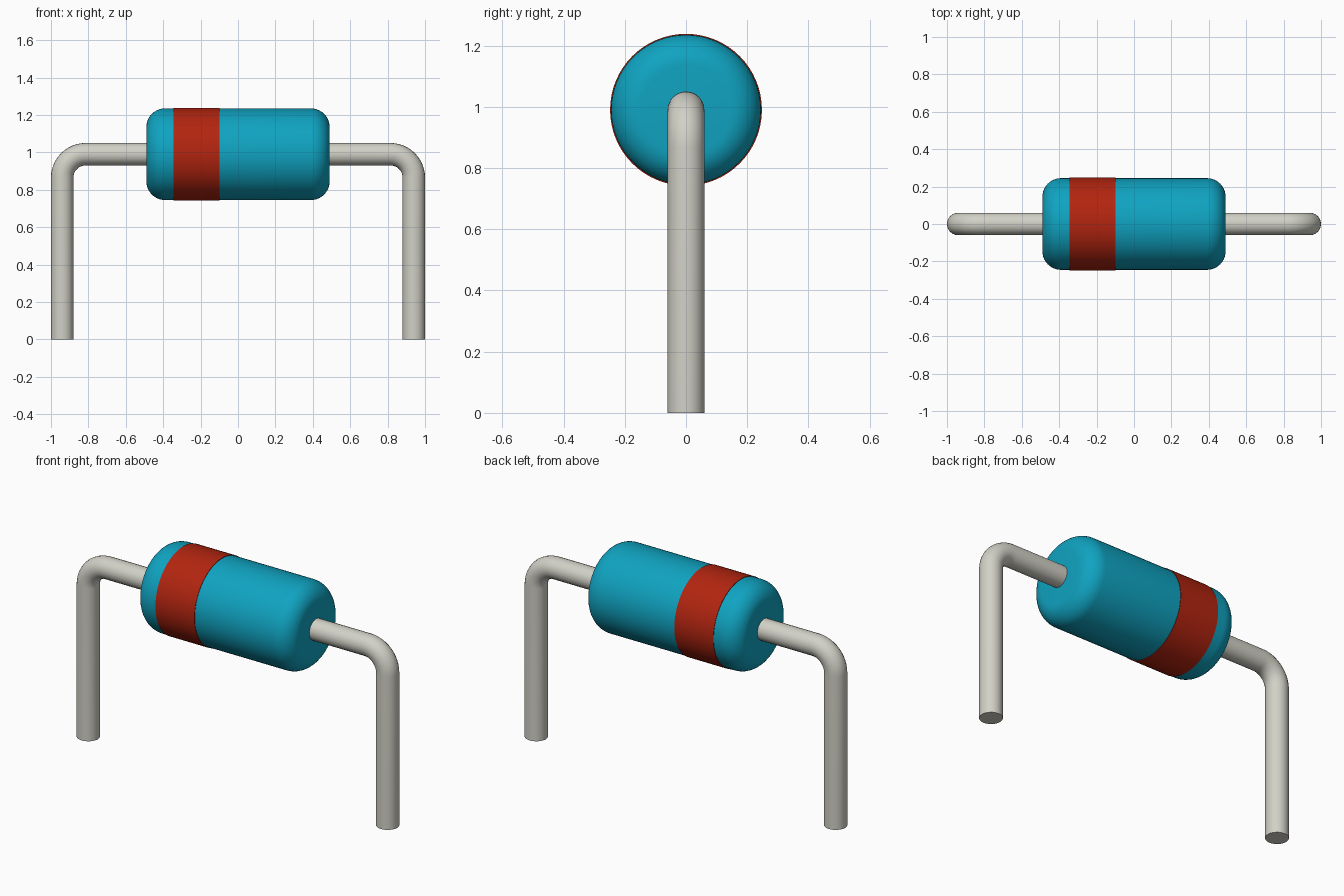
import bpy, bmesh
from math import sin, cos, pi, radians
from mathutils import Vector

cube = bpy.data.objects.get("Cube")
if cube:
    bpy.data.objects.remove(cube, do_unlink=True)

AXIS_Z = 0.99        # height of the body axis
BODY_R, HALF = 0.245, 0.49
FILLET = 0.1
LEAD_R, LEAD_X, BEND = 0.06, 0.94, 0.125


def material(name, color):
    mat = bpy.data.materials.new(name)
    mat.use_nodes = True
    mat.diffuse_color = (*color, 1)
    mat.node_tree.nodes["Principled BSDF"].inputs["Base Color"].default_value = (*color, 1)
    return mat


def smooth(obj):
    bpy.ops.object.select_all(action='DESELECT')
    obj.select_set(True)
    bpy.context.view_layer.objects.active = obj
    bpy.ops.object.shade_smooth_by_angle(angle=radians(35))


def arc(cx, cy, r, start, end, steps=10):
    """Points on an arc, angles in quarter turns."""
    angles = [(start + (end - start) * i / steps) * pi / 2 for i in range(steps + 1)]
    return [(cx + r * cos(a), cy + r * sin(a)) for a in angles]


def lathe(name, profile, mat, steps=64):
    """Revolve (x, radius) points about the body axis."""
    bm = bmesh.new()
    verts = [bm.verts.new((x, 0, r)) for x, r in profile]
    edges = [bm.edges.new(pair) for pair in zip(verts, verts[1:])]
    bmesh.ops.spin(bm, geom=verts + edges, cent=(0, 0, 0), axis=(1, 0, 0),
                   angle=2 * pi, steps=steps, use_duplicate=False)
    bmesh.ops.remove_doubles(bm, verts=bm.verts, dist=1e-5)
    bmesh.ops.recalc_face_normals(bm, faces=bm.faces)
    mesh = bpy.data.meshes.new(name)
    bm.to_mesh(mesh)
    bm.free()
    mesh.materials.append(mat)
    obj = bpy.data.objects.new(name, mesh)
    obj.location.z = AXIS_Z
    bpy.context.collection.objects.link(obj)
    smooth(obj)
    return obj


teal = material("teal body", (0.005, 0.367, 0.533))
red = material("red band", (0.445, 0.018, 0.005))
metal = material("metal grey", (0.645, 0.638, 0.571))

# Rounded cylindrical body
inner_x, inner_r = HALF - FILLET, BODY_R - FILLET
profile = ([(-HALF, 0)] + arc(-inner_x, inner_r, FILLET, 2, 1)
           + arc(inner_x, inner_r, FILLET, 1, 0) + [(HALF, 0)])
lathe("body", profile, teal)

# Painted band, a thin sleeve over the body
band_r = BODY_R + 0.003
lathe("polarity_band", [(-0.345, BODY_R - 0.004), (-0.345, band_r),
                        (-0.1, band_r), (-0.1, BODY_R - 0.004)], red)

# Bent wire leads, one continuous rod through the body
right = [(LEAD_X, 0)] + arc(LEAD_X - BEND, AXIS_Z - BEND, BEND, 0, 1, 12)
path = right + [(-x, z) for x, z in reversed(right)]
curve = bpy.data.curves.new("wire_leads", 'CURVE')
curve.dimensions = '3D'
curve.bevel_depth = LEAD_R
curve.bevel_resolution = 10
curve.use_fill_caps = True
spline = curve.splines.new('POLY')
spline.points.add(len(path) - 1)
for point, (x, z) in zip(spline.points, path):
    point.co = (x, 0, z, 1)
curve.materials.append(metal)
leads = bpy.data.objects.new("wire_leads", curve)
bpy.context.collection.objects.link(leads)
bpy.ops.object.select_all(action='DESELECT')
leads.select_set(True)
bpy.context.view_layer.objects.active = leads
bpy.ops.object.convert(target='MESH')
leads = bpy.context.view_layer.objects.active

# Weld the end caps to the rod and face everything outwards
bm = bmesh.new()
bm.from_mesh(leads.data)
bmesh.ops.remove_doubles(bm, verts=bm.verts, dist=1e-5)
bmesh.ops.recalc_face_normals(bm, faces=bm.faces)
bm.to_mesh(leads.data)
bm.free()
smooth(leads)
